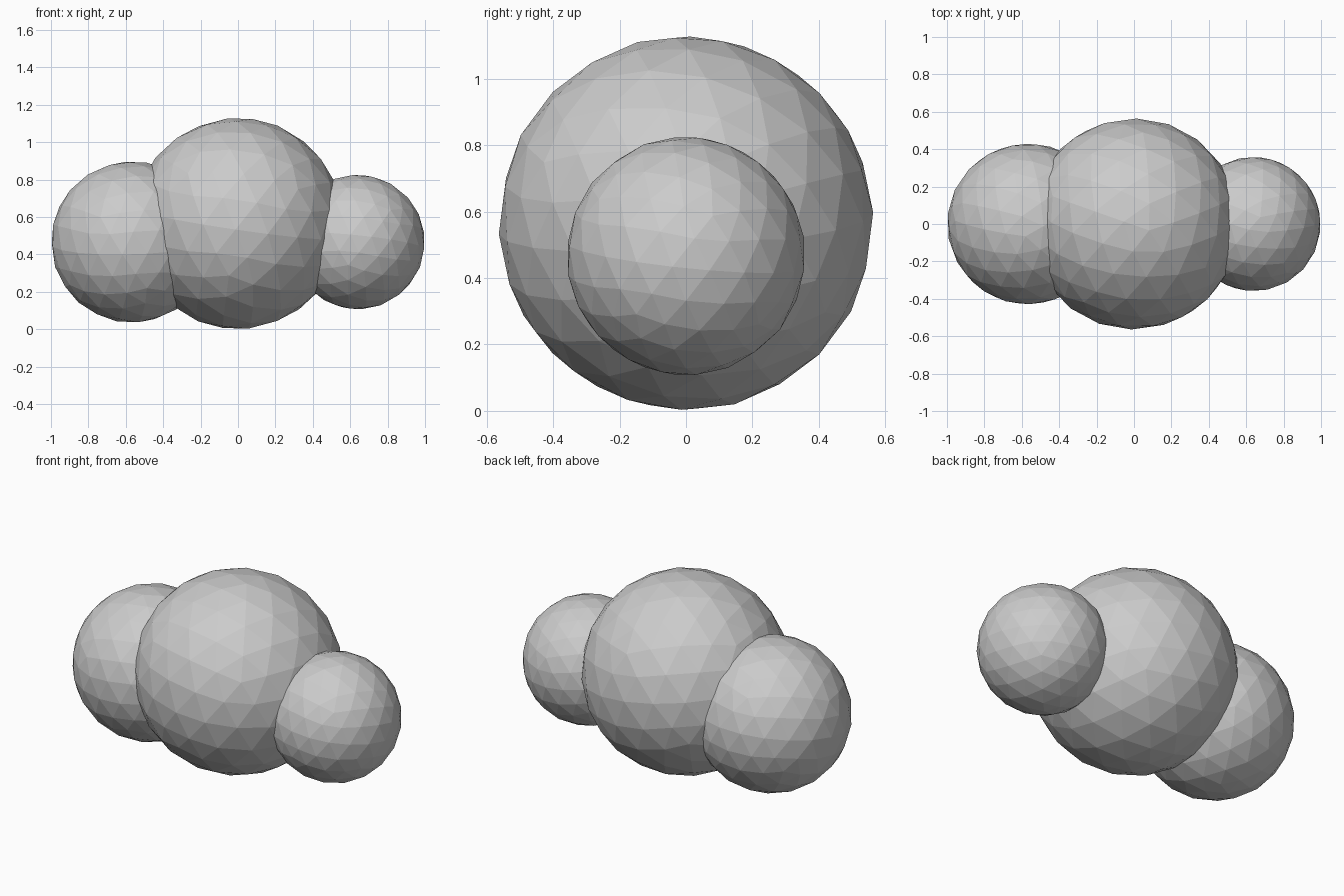
import bpy

if "Cube" in bpy.data.objects:
    bpy.data.objects.remove(bpy.data.objects["Cube"])


def faceted_ball(name, x, z, radius, tilt):
    """Flat-shaded ball, turned a little so its facets look irregular."""
    bpy.ops.mesh.primitive_ico_sphere_add(
        subdivisions=3, radius=radius, location=(x, 0, z), rotation=tilt)
    ball = bpy.context.object
    ball.name = name
    ball.data.name = name
    bpy.ops.object.shade_flat()
    return ball


# Large middle ball standing on the ground
faceted_ball("middle_ball", 0.0, 0.565, 0.565, (0.10, 0.12, 0.3))
# Medium ball sunk into the left side
faceted_ball("left_ball", -0.567, 0.466, 0.432, (0.12, -0.10, 0.5))
# Small ball sunk into the right side
faceted_ball("right_ball", 0.639, 0.466, 0.36, (-0.08, 0.12, 0.2))
